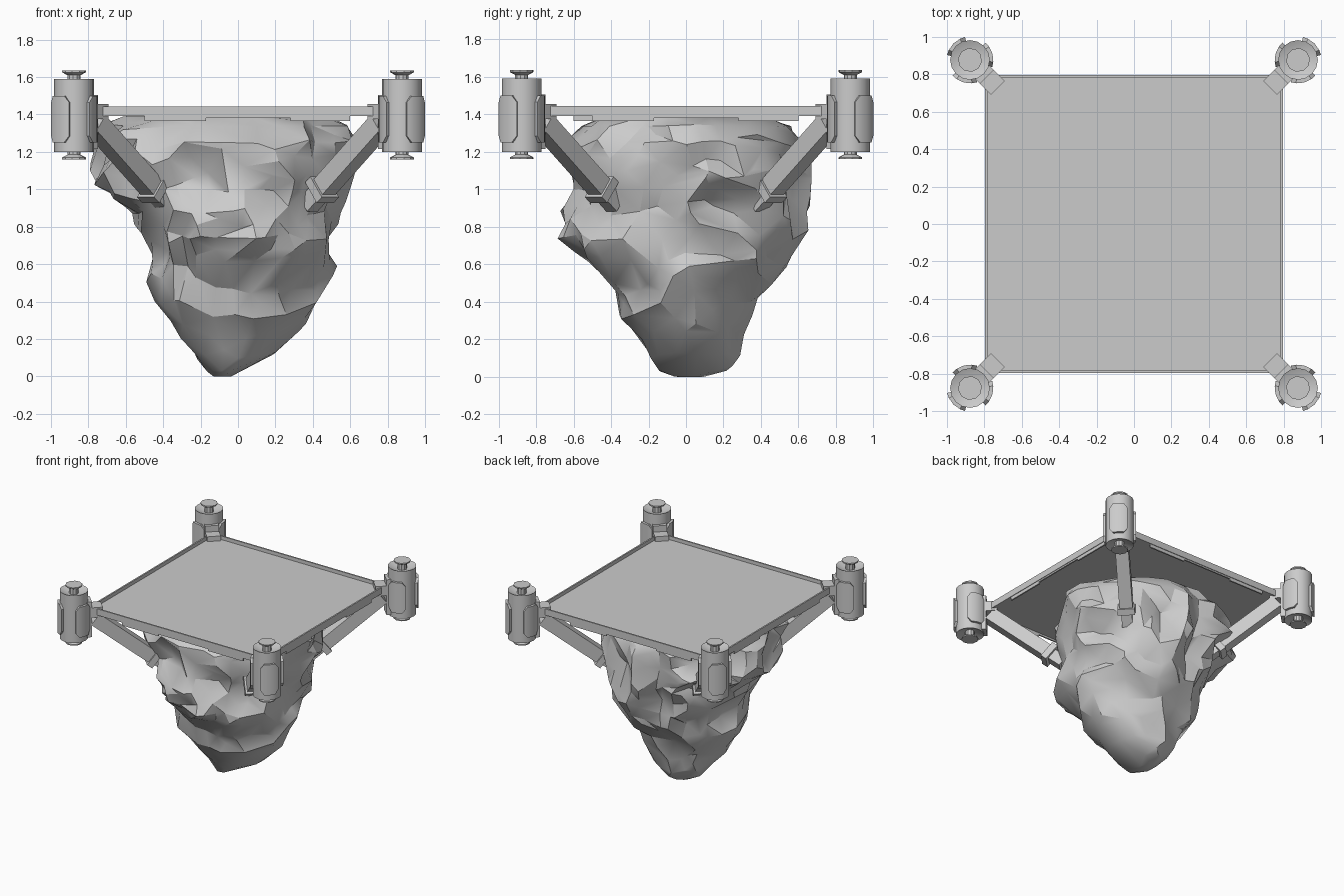
import bpy, bmesh
from math import sin, cos, pi, radians, atan2
from mathutils import Vector, Matrix, noise

cube = bpy.data.objects.get("Cube")
if cube:
    bpy.data.objects.remove(cube, do_unlink=True)

GREY = (0.6, 0.6, 0.6, 1)
mat = bpy.data.materials.new("stone_grey")
mat.use_nodes = True
mat.diffuse_color = GREY
mat.node_tree.nodes["Principled BSDF"].inputs["Base Color"].default_value = GREY


def finish(name, bm):
    """Turn a bmesh into a named, coloured object."""
    bmesh.ops.recalc_face_normals(bm, faces=bm.faces)
    mesh = bpy.data.meshes.new(name)
    bm.to_mesh(mesh)
    bm.free()
    mesh.materials.append(mat)
    obj = bpy.data.objects.new(name, mesh)
    bpy.context.collection.objects.link(obj)
    return obj


def activate(obj):
    bpy.ops.object.select_all(action="DESELECT")
    obj.select_set(True)
    bpy.context.view_layer.objects.active = obj


def smooth(obj, angle):
    activate(obj)
    bpy.ops.object.shade_smooth_by_angle(angle=radians(angle))


def add_box(bm, centre, size, matrix=Matrix()):
    bmesh.ops.create_cube(bm, size=1, matrix=matrix @ Matrix.Translation(centre)
                          @ Matrix.Diagonal((*size, 1)))


def loft(bm, rings):
    """Skin a list of equal closed rings and cap both ends."""
    rows = [[bm.verts.new(p) for p in ring] for ring in rings]
    n = len(rows[0])
    for a, b in zip(rows, rows[1:]):
        for i in range(n):
            j = (i + 1) % n
            bm.faces.new((a[i], a[j], b[j], b[i]))
    bm.faces.new(rows[0])
    bm.faces.new(rows[-1])


def turned(bm, profile, sides):
    loft(bm, [[(r * cos(2 * pi * i / sides), r * sin(2 * pi * i / sides), z)
               for i in range(sides)] for r, z in profile])


# Hanging rock: height, then left, right, front and back extents
EXTENTS = [
    (0.00, -0.13, -0.04, -0.06, 0.10),
    (0.03, -0.17, 0.02, -0.14, 0.22),
    (0.12, -0.24, 0.20, -0.21, 0.29),
    (0.25, -0.38, 0.34, -0.30, 0.32),
    (0.40, -0.48, 0.43, -0.41, 0.39),
    (0.60, -0.47, 0.53, -0.53, 0.54),
    (0.74, -0.50, 0.53, -0.70, 0.63),
    (0.88, -0.58, 0.54, -0.66, 0.66),
    (1.00, -0.74, 0.60, -0.60, 0.68),
    (1.12, -0.79, 0.63, -0.62, 0.68),
    (1.25, -0.79, 0.63, -0.62, 0.62),
    (1.34, -0.74, 0.59, -0.55, 0.55),
    (1.39, -0.62, 0.48, -0.45, 0.42),
]
SEGMENTS = 44
STEPS = 4


def rock_ring(z, x0, x1, y0, y1):
    ring = []
    for i in range(SEGMENTS):
        a = 2 * pi * i / SEGMENTS
        p = Vector(((x0 + x1) / 2 + (x1 - x0) / 2 * cos(a),
                    (y0 + y1) / 2 + (y1 - y0) / 2 * sin(a), z))
        crag = abs(noise.noise(p * 3.2 + Vector((4, 1, 7))))
        chip = noise.noise(p * 7 + Vector((2, 9, 3)))
        s = 1.02 - 0.28 * crag + 0.06 * chip
        ring.append((p.x * s, p.y * s, z))
    return ring


rings = []
for lo, hi in zip(EXTENTS, EXTENTS[1:]):
    for k in range(STEPS):
        t = k / STEPS
        rings.append(rock_ring(*[u + (v - u) * t for u, v in zip(lo, hi)]))
rings.append(rock_ring(*EXTENTS[-1]))
bm = bmesh.new()
loft(bm, rings)
rock = finish("hanging_rock", bm)
activate(rock)
dec = rock.modifiers.new("facets", "DECIMATE")
dec.ratio = 0.18
bpy.ops.object.modifier_apply(modifier=dec.name)
smooth(rock, 28)

# Platform deck, recessed inside a thin rim
bm = bmesh.new()
add_box(bm, (0, 0, 1.405), (1.58, 1.58, 0.02))
finish("platform_deck", bm)

bm = bmesh.new()
for q in range(4):
    turn = Matrix.Rotation(q * pi / 2, 4, "Z")
    add_box(bm, (0, -0.79, 1.418), (1.59, 0.012, 0.052), turn)
finish("platform_rim", bm)

# Stepped trim strips under the rim
bm = bmesh.new()
for q in range(4):
    turn = Matrix.Rotation(q * pi / 2, 4, "Z")
    for x0, x1, low in ((-0.5, -0.17, 1.365), (-0.17, 0.28, 1.38), (0.28, 0.6, 1.365)):
        add_box(bm, ((x0 + x1) / 2, -0.785, (low + 1.4) / 2),
                (x1 - x0, 0.012, 1.4 - low), turn)
finish("rim_trim", bm)


def guard_plate(bm, centre_angle):
    """Curved plate with clipped corners wrapped on the post."""
    half, inner, outer = radians(33), 0.1, 0.125
    rows = []
    for f in (-1, -0.6, 0, 0.6, 1):
        a = centre_angle + f * half
        h = 0.09 if abs(f) == 1 else 0.125
        rows.append([(r * cos(a), r * sin(a), 1.375 + s * h)
                     for r, s in ((inner, -1), (outer, -1), (outer, 1), (inner, 1))])
    loft(bm, rows)


# Corner posts, brackets and arms; local +x points outward along each diagonal
POST = 0.877 * 2 ** 0.5
BODY = [(0.05, 1.225), (0.106, 1.2), (0.106, 1.59), (0.05, 1.565)]
CAP = [(0.035, 1.56), (0.035, 1.61), (0.064, 1.625), (0.064, 1.635)]
for name, angle in (("front_left", -45), ("back_left", 45),
                    ("back_right", 135), ("front_right", -135)):
    turn = Matrix.Rotation(radians(angle), 4, "Z")
    at_post = turn @ Matrix.Translation((POST, 0, 0))

    bm = bmesh.new()
    turned(bm, BODY, 16)
    post = finish(name + "_post", bm)
    post.matrix_world = at_post
    smooth(post, 30)

    bm = bmesh.new()
    turned(bm, CAP, 10)
    turned(bm, [(r, 2.795 - z) for r, z in CAP], 10)
    finish(name + "_post_caps", bm).matrix_world = at_post

    bm = bmesh.new()
    for k in range(3):
        guard_plate(bm, k * 2 * pi / 3)
    plates = finish(name + "_guard_plates", bm)
    plates.matrix_world = at_post
    smooth(plates, 30)

    # Bracket joining the deck corner to the post
    bm = bmesh.new()
    add_box(bm, (1.085, 0, 1.415), (0.11, 0.105, 0.08))
    add_box(bm, (1.13, 0, 1.36), (0.035, 0.105, 0.29))
    finish(name + "_bracket", bm).matrix_world = turn

    # Sloping arm down to the rock, ending in a clamp
    top, foot = Vector((1.085, 0, 1.355)), Vector((0.62, 0, 0.985))
    run = top - foot
    tilt = Matrix.Rotation(-atan2(run.z, run.x), 4, "Y")
    frame = Matrix.Translation((top + foot) / 2) @ tilt
    bm = bmesh.new()
    add_box(bm, (0, 0, 0), (run.length, 0.1, 0.105), frame)
    finish(name + "_arm", bm).matrix_world = turn

    bm = bmesh.new()
    grip = Matrix.Translation(foot) @ tilt
    add_box(bm, (0.02, 0, 0), (0.05, 0.13, 0.14), grip)
    add_box(bm, (-0.05, 0, 0), (0.12, 0.08, 0.09), grip)
    finish(name + "_clamp", bm).matrix_world = turn
